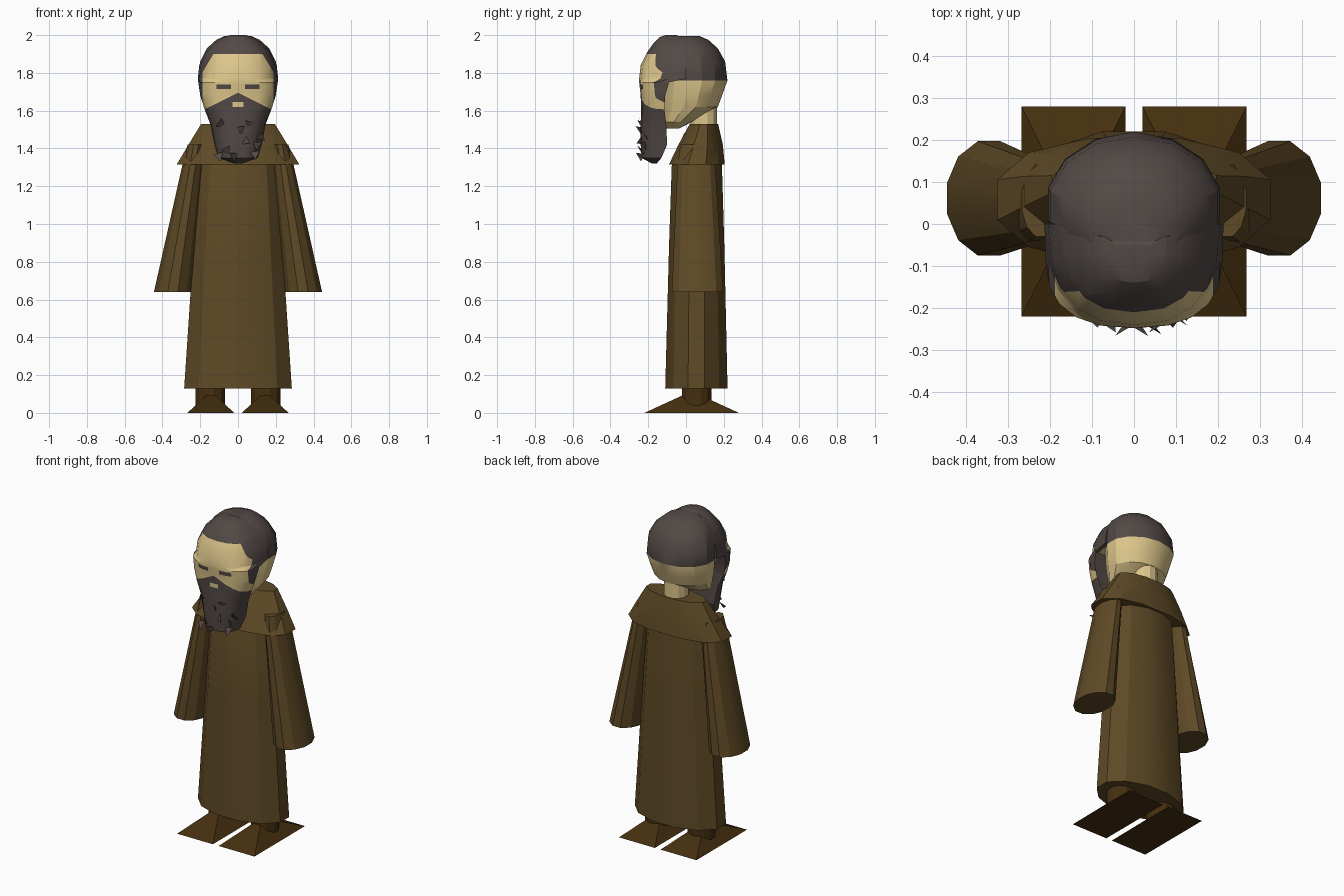
import bpy, bmesh, math, random
from mathutils import Vector

if "Cube" in bpy.data.objects:
    bpy.data.objects.remove(bpy.data.objects["Cube"])


def material(name, color):
    m = bpy.data.materials.new(name)
    m.diffuse_color = (*color, 1)
    m.use_nodes = True
    m.node_tree.nodes["Principled BSDF"].inputs["Base Color"].default_value = m.diffuse_color
    return m


ROBE = material("brown cloth", (0.112, 0.067, 0.019))
SKIN = material("skin", (0.73, 0.57, 0.26))
HAIR = material("dark hair", (0.086, 0.067, 0.061))
SHOE = material("dark leather", (0.060, 0.029, 0.005))


def finish(bm, name, mats, rule=None, angle=25):
    """Turn a bmesh into an object; rule(face) gives its material index."""
    bmesh.ops.recalc_face_normals(bm, faces=bm.faces[:])
    if rule:
        for f in bm.faces:
            f.material_index = rule(f)
    me = bpy.data.meshes.new(name)
    bm.to_mesh(me)
    bm.free()
    ob = bpy.data.objects.new(name, me)
    bpy.context.collection.objects.link(ob)
    for m in mats:
        me.materials.append(m)
    bpy.ops.object.select_all(action='DESELECT')
    ob.select_set(True)
    bpy.context.view_layer.objects.active = ob
    if angle:
        bpy.ops.object.shade_smooth_by_angle(angle=math.radians(angle))
    return ob


def loft(rings):
    """Closed skin through rings that have equal point counts."""
    bm = bmesh.new()
    loops = [[bm.verts.new(p) for p in r] for r in rings]
    n = len(loops[0])
    for a, b in zip(loops, loops[1:]):
        for i in range(n):
            j = (i + 1) % n
            bm.faces.new((a[i], a[j], b[j], b[i]))
    bm.faces.new(loops[0])
    bm.faces.new(loops[-1])
    return bm


def oval(cx, z, rx, y0, y1, n=12, power=1.0):
    """Oval ring with flat sides, spanning y0..y1 and cx-rx..cx+rx."""
    k = math.cos(math.pi / n)
    cy, ry = (y0 + y1) / 2, (y1 - y0) / 2
    pts = []
    for i in range(n):
        a = 2 * math.pi * (i + 0.5) / n
        c, s = math.cos(a) / k, math.sin(a) / k
        pts.append(Vector((cx + rx * math.copysign(abs(c) ** power, c),
                           cy + ry * math.copysign(abs(s) ** power, s), z)))
    return pts


# Robe
finish(loft([oval(0, 0.13, 0.285, -0.11, 0.22),
             oval(0, 0.88, 0.235, -0.09, 0.203),
             oval(0, 1.32, 0.205, -0.075, 0.19),
             oval(0, 1.48, 0.17, -0.01, 0.17)]), "robe", [ROBE])

# Shoulder cape
finish(loft([oval(0, 1.315, 0.325, -0.09, 0.205, power=0.85),
             oval(0, 1.42, 0.262, -0.04, 0.195, power=0.9),
             oval(0, 1.53, 0.195, 0.02, 0.17)]), "shoulder_cape", [ROBE])

for side, label in ((-1, "left"), (1, "right")):
    # Sleeve with closed cuff
    finish(loft([oval(side * 0.345, 0.64, 0.1, -0.075, 0.197),
                 oval(side * 0.24, 1.31, 0.055, -0.045, 0.155),
                 oval(side * 0.222, 1.42, 0.045, -0.03, 0.14)]),
           label + "_sleeve", [ROBE])
    # Pyramid shoe
    bm = bmesh.new()
    cx = side * 0.144
    base = [bm.verts.new((cx + u * 0.124, 0.03 + v * 0.25, 0))
            for u, v in ((-1, -1), (1, -1), (1, 1), (-1, 1))]
    tip = bm.verts.new((cx, 0.03, 0.115))
    bm.faces.new(base)
    for i in range(4):
        bm.faces.new((base[i], base[(i + 1) % 4], tip))
    finish(bm, label + "_shoe", [SHOE], angle=None)
    # Ankle
    finish(loft([oval(side * 0.147, z, 0.078, -0.02, 0.136)
                 for z in (0.03, 0.2)]), label + "_ankle", [SHOE])

# Neck
finish(loft([oval(0, z, 0.07, 0.025, 0.165) for z in (1.5, 1.68)]),
       "neck", [SKIN])

# Back of head: hair above, skin below (z, half width, front y, back y)
skull = ((1.505, 0.07, -0.10, -0.04), (1.54, 0.13, -0.12, 0.03),
         (1.62, 0.175, -0.125, 0.165), (1.68, 0.19, -0.125, 0.187),
         (1.76, 0.205, -0.12, 0.215), (1.86, 0.20, -0.12, 0.203),
         (1.93, 0.165, -0.11, 0.165), (1.975, 0.115, -0.10, 0.115),
         (1.995, 0.07, -0.06, 0.07))
finish(loft([oval(0, z, w, a, b, n=14) for z, w, a, b in skull]),
       "back_of_head", [SKIN, HAIR],
       lambda f: int(f.calc_center_median().z > 1.76))


# Face, beard and front hair (z, half width, back y, front y)
def face_ring(z, w, yb, yf, n=10):
    pts = []
    for i in range(n + 1):
        a = math.pi * i / n
        c, s = math.cos(a), max(0.0, math.sin(a))
        pts.append(Vector((w * math.copysign(abs(c) ** 0.8, c),
                           yb + (yf - yb) * s ** 0.85, z)))
    return pts


front = ((1.32, 0.02, -0.155, -0.18), (1.35, 0.105, -0.13, -0.235),
         (1.42, 0.125, -0.10, -0.24), (1.53, 0.147, -0.105, -0.24),
         (1.61, 0.178, -0.115, -0.238), (1.68, 0.20, -0.11, -0.24),
         (1.75, 0.21, -0.09, -0.248), (1.77, 0.213, 0.0, -0.248),
         (1.84, 0.205, 0.0, -0.24), (1.91, 0.175, 0.0, -0.205),
         (1.96, 0.125, -0.01, -0.17), (1.99, 0.08, -0.03, -0.14),
         (2.0, 0.04, -0.05, -0.11))
bm = loft([face_ring(*r) for r in front])

# Cut the outlines of hairline, cheeks, moustache, eyes and mouth
cuts = [((0, 0, z), (0, 0, 1)) for z in (1.90, 1.738, 1.714, 1.645, 1.62)]
for s in (-1, 1):
    cuts += [((s * x, 0, 0), (1, 0, 0)) for x in (0.188, 0.113, 0.037, 0.028)]
    cuts += [((s * 0.13, 0, 1.90), (s * 1.67, 0, 1)),
             ((s * 0.03, 0, 1.68), (s * 0.5, 0, 1))]
for co, no in cuts:
    bmesh.ops.bisect_plane(bm, geom=bm.verts[:] + bm.edges[:] + bm.faces[:],
                           plane_co=co, plane_no=Vector(no).normalized())


def face_rule(f):
    c = f.calc_center_median()
    x, z = abs(c.x), c.z
    if f.normal.y > 0.5:
        return 1
    eye = 0.037 < x < 0.113 and 1.714 < z < 1.738
    mouth = x < 0.028 and 1.62 < z < 1.645
    skin = (x < 0.188 and z < 1.90 and z < 1.90 - 1.67 * (x - 0.13)
            and z > 1.68 - 0.5 * (x - 0.03))
    return 0 if mouth or (skin and not eye) else 1


finish(bm, "face_and_beard", [SKIN, HAIR], face_rule)

# Loose beard tufts
random.seed(4)
bm = bmesh.new()
for x, z in ((-0.09, 1.53), (0.01, 1.50), (0.06, 1.53), (-0.06, 1.39),
             (0.1, 1.42), (-0.02, 1.36), (0.04, 1.44), (-0.1, 1.36),
             (0.09, 1.37), (0.12, 1.46)):
    y = -0.24 + 2.5 * x * x
    turn = random.uniform(0, 6.28)
    bm.faces.new([bm.verts.new((x + 0.03 * math.cos(turn + k * 2.1),
                                y - (0.027 if k == 0 else -0.004),
                                z + 0.03 * math.sin(turn + k * 2.1)))
                  for k in range(3)])
finish(bm, "beard_tufts", [HAIR], angle=None)
